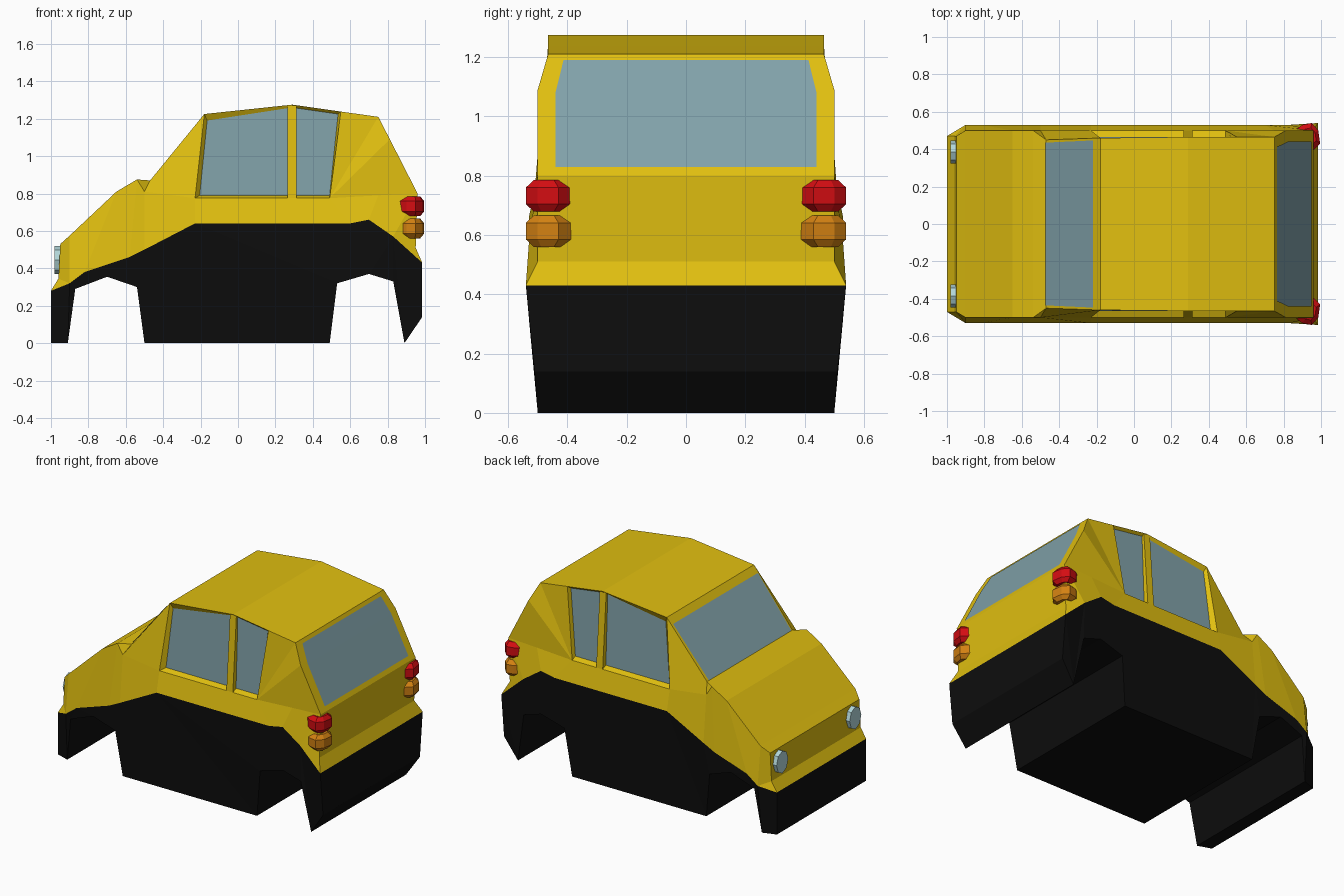
import bpy, bmesh
from mathutils import Vector

if "Cube" in bpy.data.objects:
    bpy.data.objects.remove(bpy.data.objects["Cube"])


def material(name, rgb):
    m = bpy.data.materials.new(name)
    m.diffuse_color = (*rgb, 1)
    m.use_nodes = True
    m.node_tree.nodes["Principled BSDF"].inputs["Base Color"].default_value = m.diffuse_color
    return m


YELLOW = material("yellow_paint", (0.75, 0.52, 0.005))
BLACK = material("black_trim", (0.004, 0.004, 0.004))
GLASS = material("glass", (0.22, 0.36, 0.40))
RED = material("red_lens", (0.65, 0.004, 0.006))
ORANGE = material("orange_lens", (0.65, 0.22, 0.006))
LAMP = material("lamp_lens", (0.45, 0.68, 0.70))


def flip(p):
    return (p[0], -p[1], p[2])


def finish(bm, name, mat, outward=False):
    ob = bpy.data.objects.new(name, bpy.data.meshes.new(name))
    bmesh.ops.remove_doubles(bm, verts=bm.verts, dist=0.0005)
    bmesh.ops.recalc_face_normals(bm, faces=bm.faces)
    if outward:
        for f in bm.faces:
            if f.normal.dot(f.calc_center_median() - Vector((0, 0, 0.6))) < 0:
                f.normal_flip()
    bm.to_mesh(ob.data)
    bm.free()
    ob.data.materials.append(mat)
    bpy.context.collection.objects.link(ob)
    return ob


def shell(name, mat, sides, chain, outward=False):
    """Side faces on both flanks, plus a chain of edges bridged across the car."""
    bm = bmesh.new()

    def face(pts):
        bm.faces.new([bm.verts.new(p) for p in pts])

    for f in sides:
        face(f)
        face([flip(p) for p in reversed(f)])
    for a, b in zip(chain, chain[1:]):
        face([a, b, flip(b), flip(a)])
    bmesh.ops.triangulate(bm, faces=[f for f in bm.faces if len(f.verts) > 5])
    return finish(bm, name, mat, outward)


# Paint line between body and chassis, front to back
low = [(-1, .47, .28), (-.9, .53, .32), (-.82, .53, .38), (-.58, .53, .46),
       (-.5, .53, .50), (-.23, .53, .64), (.6, .53, .64), (.7, .53, .66),
       (.83, .53, .57), (.985, .54, .43)]
# Shoulder line
nose = (-.96, .47, .345)
belt = [(-.95, .47, .53), (-.9, .5, .575), (-.65, .5, .81), (-.54, .5, .875),
        (-.5, .5, .81), (-.23, .5, .775), (.49, .5, .775), (.75, .5, .79),
        (.96, .5, .80), (.95, .5, .51)]
# Cabin edges
cowl = (-.47, .45, .87)
roof = [(-.18, .46, 1.225), (.29, .465, 1.275), (.55, .465, 1.238), (.75, .465, 1.21)]
rear_bend = (.812, .5, 1.09)
# Side window recess
outer = [belt[5], belt[6], roof[2], roof[1], roof[0]]
inner = [(-.205, .466, .79), (.49, .466, .79), (.535, .448, 1.225),
         (.29, .448, 1.26), (-.165, .448, 1.19)]

# Painted body
sides = [(low[0], low[1], nose), (nose, low[1], belt[1], belt[0])]
sides += [(low[i], low[i + 1], belt[i + 1], belt[i]) for i in range(1, 9)]
sides += [(belt[3], belt[4], cowl), (cowl, belt[4], belt[5], roof[0]),
          (belt[6], roof[3], roof[2]), (belt[6], rear_bend, roof[3]),
          (belt[6], belt[7], belt[8], rear_bend)]
sides += [(outer[i], outer[(i + 1) % 5], inner[(i + 1) % 5], inner[i]) for i in range(5)]
chain = [low[0], nose, *belt[:4], cowl, *roof, rear_bend, belt[8], belt[9], low[9]]
shell("body", YELLOW, sides, chain)

# Chassis with wheel arches cut right across
under = [(-1, 0), (-.91, 0), (-.87, .29), (-.7, .355), (-.54, .30), (-.5, 0),
         (.49, 0), (.53, .32), (.7, .37), (.83, .33), (.89, 0), (.985, .14)]
under = [(x, .47 if x == -1 else .5 + .075 * z, z) for x, z in under]
shell("chassis", BLACK,
      [(low[0], low[1], under[1], under[0]), low[1:] + under[:0:-1]],
      [low[0], *under, low[9]])

# Side windows and door pillars
shell("side_windows", GLASS, [inner], [], True)
foot = [(.265, .466, .785), (.265, .5, .775), (.312, .5, .775), (.312, .466, .785)]
head = [(.265, .446, 1.262), (.265, .463, 1.27), (.312, .463, 1.27), (.312, .446, 1.26)]
shell("door_pillars", YELLOW,
      [(foot[i], foot[i + 1], head[i + 1], head[i]) for i in range(3)], [], True)

# Windscreen and rear window, laid just over the paint
shell("windscreen", GLASS, [], [(-.473, .435, .874), (-.218, .447, 1.186)], True)
shell("rear_window", GLASS, [],
      [(.765, .413, 1.19), (.822, .44, 1.08), (.949, .44, .83)], True)


# Headlights: flat eight-sided discs
def headlight(side):
    bm = bmesh.new()
    bmesh.ops.create_cone(bm, cap_ends=True, segments=8, radius1=.075, radius2=.075, depth=.03)
    for v in bm.verts:
        x, y, z = v.co
        v.co = (-.966 + z, side * .385 + y * .82, .445 + x)
    finish(bm, "headlight", LAMP)


# Tail lights: faceted lenses wrapped round the rear corners
def tail_light(name, side, z, mat):
    plan = [(.86, .50), (.90, .53), (.95, .54), (.985, .50), (.995, .43), (.95, .385)]
    bm = bmesh.new()
    for dz, s in ((-.053, .62), (-.028, 1), (.028, 1), (.053, .62)):
        for x, y in plan:
            bm.verts.new((.94 + (x - .94) * s, side * (.47 + (y - .47) * s), z + dz))
    bmesh.ops.convex_hull(bm, input=bm.verts)
    bmesh.ops.dissolve_limit(bm, angle_limit=.02, verts=bm.verts, edges=bm.edges)
    finish(bm, name, mat)


for s in (-1, 1):
    headlight(s)
    tail_light("brake_light", s, .732, RED)
    tail_light("indicator_light", s, .613, ORANGE)
